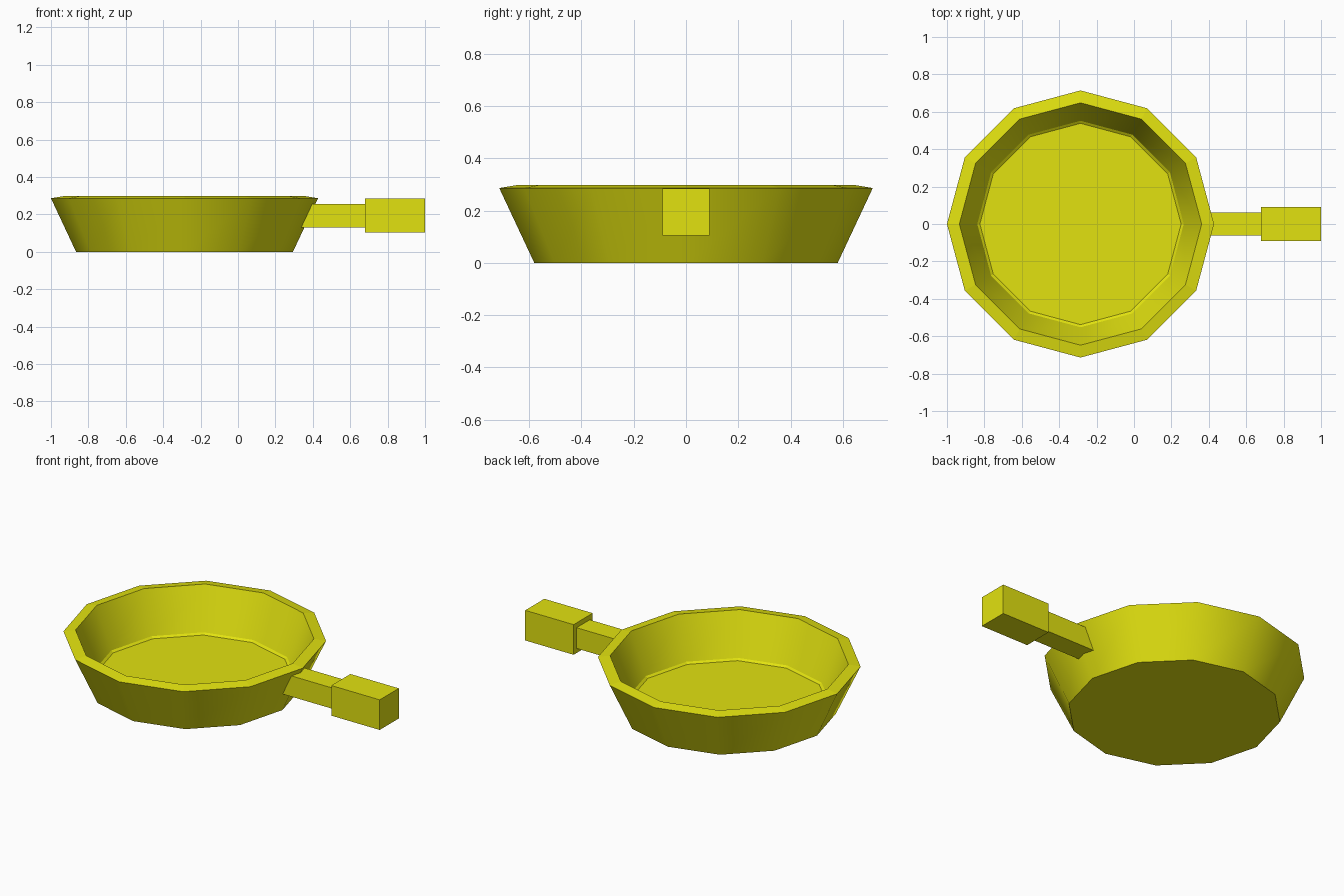
import bpy, bmesh, math

if "Cube" in bpy.data.objects:
    bpy.data.objects.remove(bpy.data.objects["Cube"])

mat = bpy.data.materials.new("olive yellow")
mat.diffuse_color = (0.76, 0.76, 0.005, 1)
mat.use_nodes = True
mat.node_tree.nodes["Principled BSDF"].inputs["Base Color"].default_value = mat.diffuse_color


def finish(bm, name):
    bmesh.ops.recalc_face_normals(bm, faces=bm.faces)
    me = bpy.data.meshes.new(name)
    bm.to_mesh(me)
    bm.free()
    me.materials.append(mat)
    ob = bpy.data.objects.new(name, me)
    bpy.context.collection.objects.link(ob)
    return ob


# Pan body: twelve-sided rings (radius, height) from underside to inner floor
SIDES, CX = 12, -0.286
profile = [(0.58, 0), (0.714, 0.286), (0.648, 0.297), (0.552, 0.053), (0.538, 0.043)]
bm = bmesh.new()
rings = []
for r, z in profile:
    rings.append([bm.verts.new((CX + r * math.cos(2 * math.pi * i / SIDES),
                                r * math.sin(2 * math.pi * i / SIDES), z))
                  for i in range(SIDES)])
for k in range(len(rings) - 1):
    a, b = rings[k], rings[k + 1]
    for i in range(SIDES):
        j = (i + 1) % SIDES
        f = bm.faces.new((a[i], a[j], b[j], b[i]))
        f.smooth = k in (0, 2)          # only the tall walls are smooth
bm.faces.new(rings[0])
bm.faces.new(rings[-1])
# keep ring edges crisp
for e in bm.edges:
    if abs(e.verts[0].co.z - e.verts[1].co.z) < 1e-6:
        e.smooth = False
finish(bm, "pan_body")


def bar(name, x0_low, x0_high, x1, half, z0, z1):
    """Square bar along x whose inner end may slant with the pan wall."""
    bm = bmesh.new()
    bmesh.ops.create_cube(bm, size=2)
    for v in bm.verts:
        top = v.co.z > 0
        inner = x0_high if top else x0_low
        v.co = (x1 if v.co.x > 0 else inner, v.co.y * half, z1 if top else z0)
    finish(bm, name)


# Handle: thin neck and thicker grip
bar("handle_neck", 0.338, 0.395, 0.69, 0.062, 0.131, 0.255)
bar("handle_grip", 0.68, 0.68, 1.0, 0.09, 0.104, 0.284)
